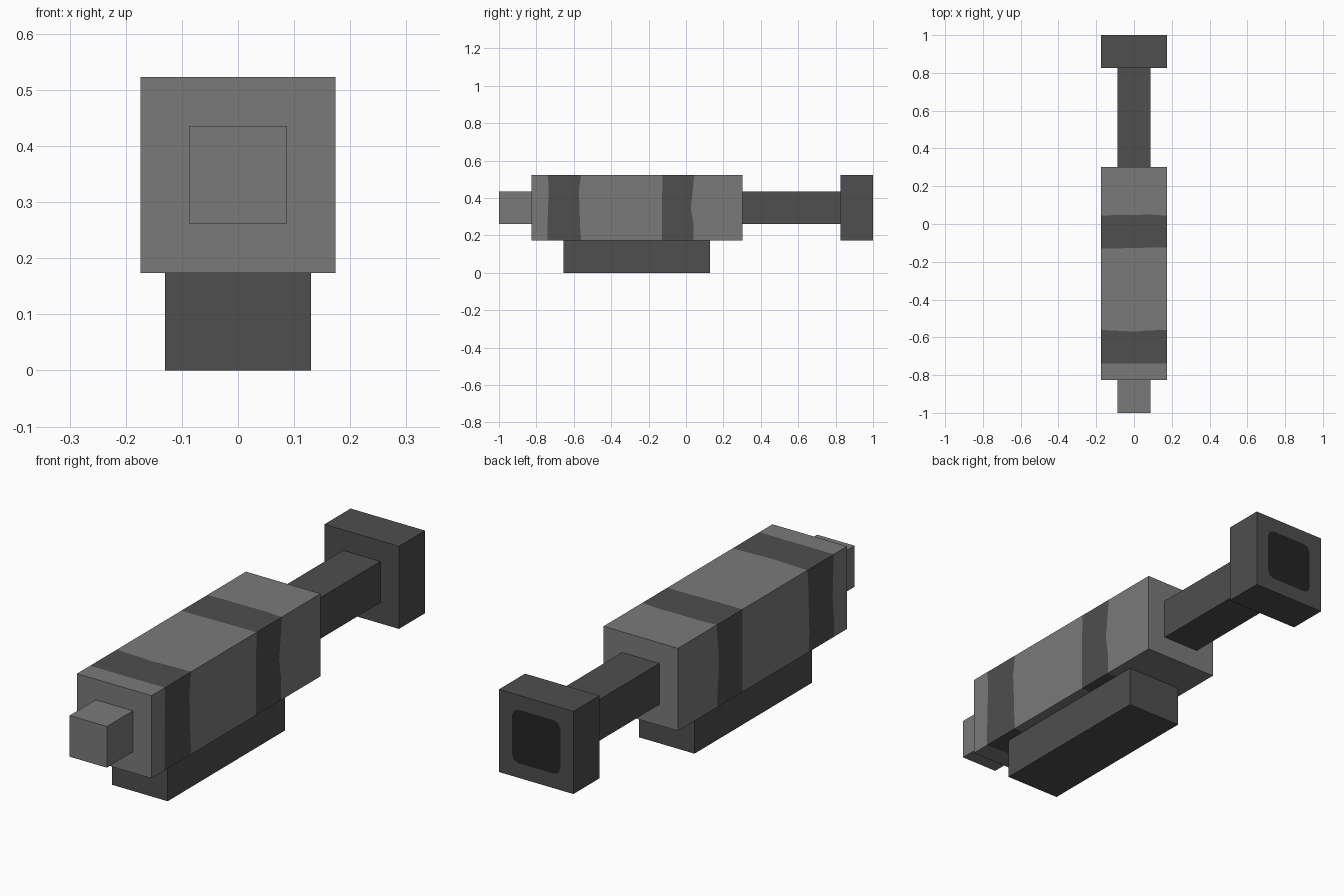
import bpy
import bmesh

default = bpy.data.objects.get("Cube")
if default:
    bpy.data.objects.remove(default, do_unlink=True)


def make_material(name, value):
    mat = bpy.data.materials.new(name)
    mat.use_nodes = True
    color = (value, value, value, 1.0)
    mat.diffuse_color = color
    mat.node_tree.nodes["Principled BSDF"].inputs["Base Color"].default_value = color
    return mat


LIGHT = make_material("mid grey", 0.195)
DARK = make_material("dark grey", 0.077)
BLACK = make_material("near black", 0.017)


def finish(bm, name, mats):
    bmesh.ops.recalc_face_normals(bm, faces=bm.faces)
    mesh = bpy.data.meshes.new(name)
    bm.to_mesh(mesh)
    bm.free()
    for mat in mats:
        mesh.materials.append(mat)
    obj = bpy.data.objects.new(name, mesh)
    bpy.context.collection.objects.link(obj)
    return obj


def box_bmesh(half_x, y0, y1, z0, z1):
    bm = bmesh.new()
    bmesh.ops.create_cube(bm, size=1.0)
    for v in bm.verts:
        v.co = (v.co.x * 2 * half_x,
                (y0 + y1) / 2 + v.co.y * (y1 - y0),
                (z0 + z1) / 2 + v.co.z * (z1 - z0))
    return bm


# Plain blocks
finish(box_bmesh(0.087, -1.0, -0.826, 0.262, 0.436), "front_stub", [LIGHT])
finish(box_bmesh(0.087, 0.302, 0.826, 0.262, 0.436), "rear_rod", [DARK])
finish(box_bmesh(0.13, -0.655, 0.129, 0.0, 0.174), "lower_grip", [DARK])

# End block with a round-cornered dark opening painted on its rear face
bm = box_bmesh(0.174, 0.826, 1.0, 0.174, 0.523)
bm.normal_update()
rear = max(bm.faces, key=lambda f: f.calc_center_median().y)
bmesh.ops.inset_individual(bm, faces=[rear], thickness=0.087)
rear.material_index = 1
bmesh.ops.bevel(bm, geom=list(rear.verts), offset=0.03, segments=2,
                profile=0.5, affect='VERTICES')
for f in bm.faces:
    c = f.calc_center_median()
    opening = (c.y > 0.999 and abs(c.x) < 0.01 and abs(c.z - 0.3485) < 0.01)
    f.material_index = 1 if opening else 0
finish(bm, "end_block", [DARK, BLACK])

# Body lofted through rings, with uneven dark bands wrapped around it
SEG, HALF, Z0, Z1 = 4, 0.174, 0.174, 0.523
corners = [(HALF, Z0), (HALF, Z1), (-HALF, Z1), (-HALF, Z0)]
outline = []
for i, (ax, az) in enumerate(corners):
    bx, bz = corners[(i + 1) % 4]
    for k in range(SEG):
        t = k / SEG
        outline.append((ax + (bx - ax) * t, az + (bz - az) * t))

# Wobble of each band edge in thousandths: right, top, left, underside
rings = [
    (-0.826, [0] * 16),
    (-0.738, [-2, -2, 0, 4, 0, 0, 0, 0, 0, 4, 8, 0, -2, 0, 0, 0]),
    (-0.565, [4, -2, -4, -8, 4, 2, -4, 0, 4, -4, -6, -10, -6, 0, 2, 4]),
    (-0.127, [0, 0, 0, 0, 2, 2, 0, -2, -2, 0, -3, -2, 0, 0, 0, 0]),
    (0.040, [0, 0, -14, -4, 4, 10, 8, 8, 4, -6, -12, -4, 0, 2, 2, 0]),
    (0.302, [0] * 16),
]
bm = bmesh.new()
loops = [[bm.verts.new((x, y + w / 1000, z)) for (x, z), w in zip(outline, wob)]
         for y, wob in rings]
n = len(outline)
for r in range(len(loops) - 1):
    for i in range(n):
        j = (i + 1) % n
        f = bm.faces.new((loops[r][i], loops[r][j], loops[r + 1][j], loops[r + 1][i]))
        f.material_index = r % 2
bm.faces.new(loops[0])
bm.faces.new(loops[-1])
finish(bm, "banded_body", [LIGHT, DARK])
